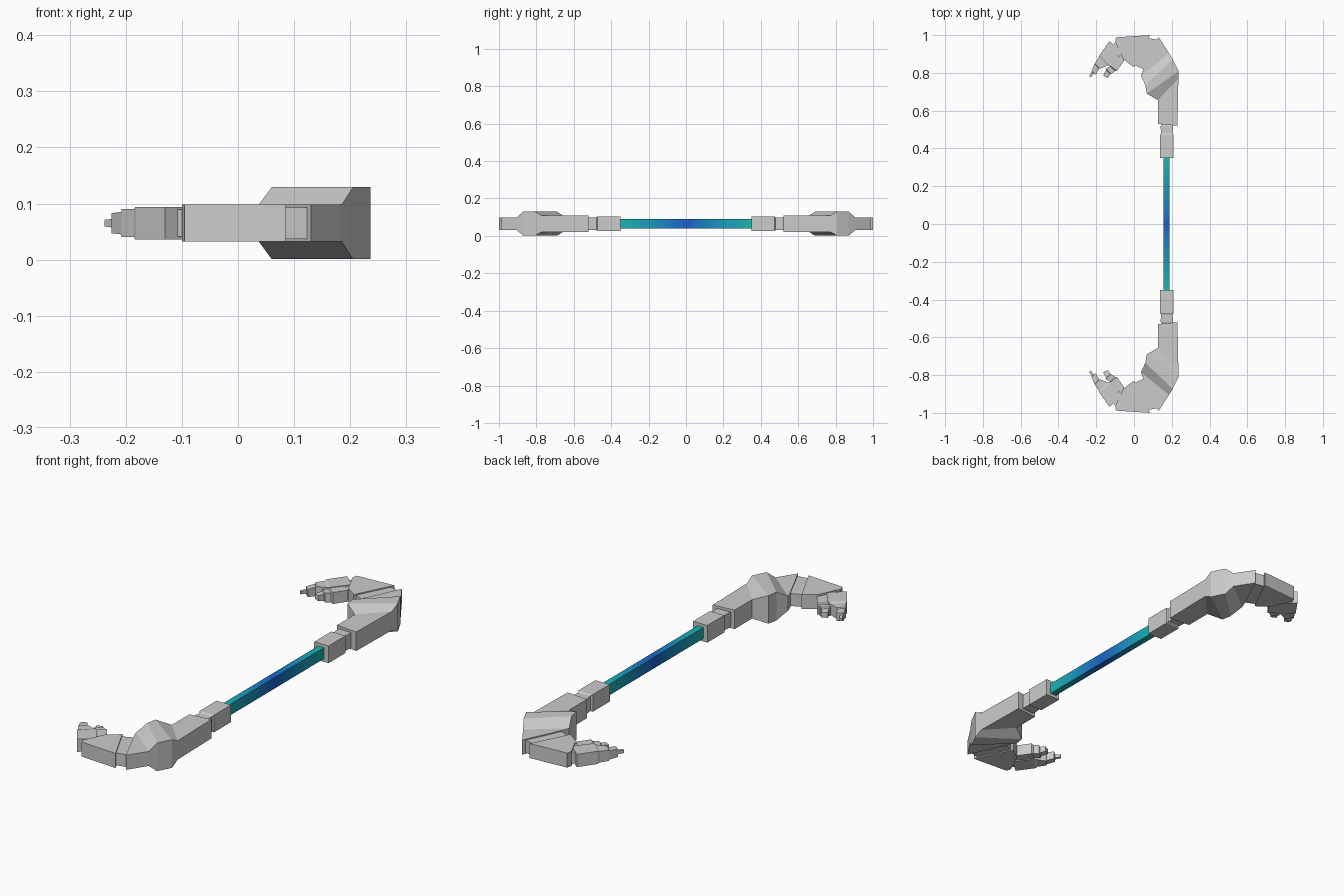
import bpy, bmesh

ZC = 0.065  # mid height of the bow


def finish(name, bm, mirror=True):
    bmesh.ops.recalc_face_normals(bm, faces=bm.faces)
    me = bpy.data.meshes.new(name)
    bm.to_mesh(me)
    bm.free()
    ob = bpy.data.objects.new(name, me)
    bpy.context.collection.objects.link(ob)
    if mirror:
        m = ob.modifiers.new("mirror", 'MIRROR')
        m.use_axis = (False, True, False)
        m.use_mirror_merge = False
    return ob


def loft(name, stations, mirror=True):
    """Rectangular sections: (inner xy, outer xy, half height)."""
    bm = bmesh.new()
    rings = []
    for (ix, iy), (ox, oy), h in stations:
        rings.append([bm.verts.new(p) for p in (
            (ix, iy, ZC - h), (ox, oy, ZC - h), (ox, oy, ZC + h), (ix, iy, ZC + h))])
    for a, b in zip(rings, rings[1:]):
        for i in range(4):
            j = (i + 1) % 4
            bm.faces.new((a[i], a[j], b[j], b[i]))
    bm.faces.new(rings[0])
    bm.faces.new(rings[-1])
    return finish(name, bm, mirror)


def plate(name, outline, h):
    """Flat outline extruded evenly about mid height."""
    bm = bmesh.new()
    f = bm.faces.new([bm.verts.new((x, y, ZC - h)) for x, y in outline])
    new = bmesh.ops.extrude_face_region(bm, geom=[f])['geom']
    bmesh.ops.translate(bm, vec=(0, 0, 2 * h),
                        verts=[v for v in new if isinstance(v, bmesh.types.BMVert)])
    return finish(name, bm)


# glowing centre rod, blue in the middle fading to teal
N = 28
ys = [-0.36 + 0.72 * i / N for i in range(N + 1)]
rod = loft("centre_rod", [((0.157, y), (0.187, y), 0.025) for y in ys], False)
blue, teal = (0.01, 0.11, 0.60), (0.01, 0.50, 0.44)
for i in range(N // 2):
    t = (i + 0.5) / (N // 2)
    mat = bpy.data.materials.new(f"rod_colour_{i}")
    mat.diffuse_color = [a + (b - a) * t for a, b in zip(blue, teal)] + [1]
    rod.data.materials.append(mat)
for p in rod.data.polygons:
    p.material_index = min(N // 2 - 1, int(abs(p.center.y) / 0.36 * N / 2))

# grip block and its neck
loft("grip_block", [((0.138, 0.35), (0.21, 0.35), 0.039),
                    ((0.138, 0.472), (0.21, 0.472), 0.039),
                    ((0.146, 0.48), (0.203, 0.48), 0.034)])
loft("grip_neck", [((0.145, 0.475), (0.204, 0.475), 0.034),
                   ((0.14, 0.515), (0.206, 0.515), 0.034),
                   ((0.145, 0.53), (0.20, 0.53), 0.030)])

# main arm with the swollen elbow
loft("bow_arm", [((0.127, 0.53), (0.23, 0.52), 0.043),
                 ((0.127, 0.656), (0.235, 0.77), 0.043),
                 ((0.068, 0.69), (0.236, 0.81), 0.064),
                 ((0.06, 0.735), (0.205, 0.872), 0.064),
                 ((0.037, 0.785), (0.185, 0.905), 0.033),
                 ((0.048, 0.815), (0.13, 0.99), 0.033)])

# wrist joint and fan-shaped palm
plate("wrist_joint", [(0.05, 0.82), (0.125, 0.975), (0.075, 0.985), (0.005, 0.84)], 0.028)
plate("palm", [(0.085, 1.0), (-0.095, 0.988), (-0.1, 0.965),
               (-0.055, 0.87), (0.0, 0.83)], 0.033)
plate("knuckle_joint", [(-0.09, 0.965), (-0.108, 0.952), (-0.068, 0.865), (-0.05, 0.875)], 0.024)

# outer finger, tapering to a spike
loft("outer_finger", [((-0.065, 0.915), (-0.13, 0.968), 0.029),
                      ((-0.125, 0.84), (-0.183, 0.893), 0.029),
                      ((-0.14, 0.838), (-0.185, 0.885), 0.025),
                      ((-0.18, 0.822), (-0.208, 0.85), 0.025),
                      ((-0.185, 0.822), (-0.208, 0.848), 0.020),
                      ((-0.202, 0.79), (-0.225, 0.81), 0.018),
                      ((-0.212, 0.797), (-0.222, 0.808), 0.008),
                      ((-0.228, 0.776), (-0.238, 0.784), 0.006)])

# shorter inner finger
loft("inner_finger", [((-0.052, 0.865), (-0.098, 0.9), 0.026),
                      ((-0.09, 0.81), (-0.128, 0.84), 0.026),
                      ((-0.1, 0.81), (-0.128, 0.835), 0.021),
                      ((-0.12, 0.795), (-0.15, 0.822), 0.021),
                      ((-0.125, 0.795), (-0.148, 0.815), 0.015),
                      ((-0.138, 0.773), (-0.163, 0.785), 0.012)])
